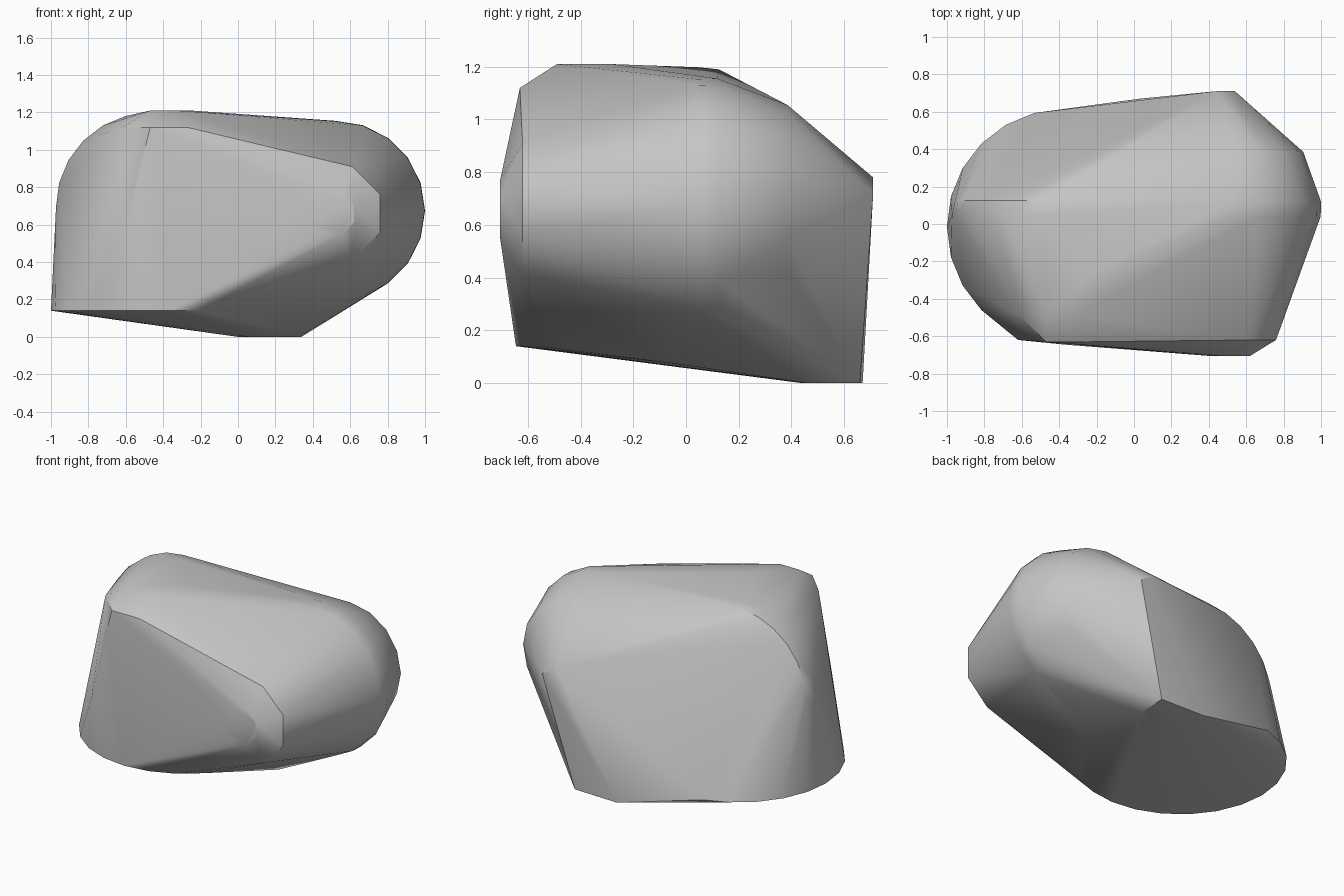
import bpy, bmesh
from math import cos, sin, tau, radians
from mathutils import Vector

cube = bpy.data.objects.get("Cube")
if cube:
    bpy.data.objects.remove(cube)

stone = bpy.data.materials.new("stone_grey")
stone.use_nodes = True
grey = (0.56, 0.56, 0.56, 1)
stone.diffuse_color = grey
stone.node_tree.nodes["Principled BSDF"].inputs["Base Color"].default_value = grey


def ring(centre, radius, count, axis, turn=0.0):
    """Points of a circle around the y or z axis."""
    points = []
    for i in range(count):
        a = tau * (i + turn) / count
        u, v = radius * cos(a), radius * sin(a)
        offset = Vector((u, 0, v)) if axis == "y" else Vector((u, v, 0))
        points.append(Vector(centre) + offset)
    return points


points = []
# broad round foot on the left
points += ring((-0.37, -0.015, 0.14), 0.63, 24, "z")
# rounded upper left shoulder
points += ring((-0.47, 0.05, 0.695), 0.503, 24, "y")
points += ring((-0.48, 0.125, 0.715), 0.475, 24, "y")
# rounded right end, from nose to rear
for x, y, z, radius, count, turn in (
    (0.51, -0.705, 0.66, 0.12, 8, 0.5),
    (0.51, -0.62, 0.66, 0.27, 8, 0.5),
    (0.52, 0.04, 0.675, 0.478, 20, 0),
    (0.52, 0.12, 0.675, 0.48, 20, 0),
    (0.54, 0.385, 0.69, 0.365, 16, 0),
):
    points += ring((x, y, z), radius, count, "y", turn)
# chamfered front top corner and front left edge
points += [Vector(p) for p in (
    (-0.47, -0.63, 1.12), (-0.27, -0.63, 1.12), (-0.62, -0.48, 1.12),
    (-0.62, -0.62, 0.52), (-0.47, -0.49, 1.21), (-0.33, -0.49, 1.21),
    (-0.25, -0.28, 1.21),
)]
# rear tip
points += [Vector(p) for p in ((0.54, 0.71, 0.72), (0.44, 0.71, 0.78))]
# underside, rear corner to front
points += [Vector(p) for p in (
    (0.34, 0.66, 0), (0.03, 0.67, 0), (0.0, 0.55, 0), (0.06, 0.44, 0),
    (0.33, 0.46, 0), (0.33, -0.05, 0.075),
)]

# wrap everything in one convex skin
bm = bmesh.new()
for p in points:
    bm.verts.new(p)
bmesh.ops.convex_hull(bm, input=bm.verts[:])
bmesh.ops.delete(bm, geom=[v for v in bm.verts if not v.link_faces], context="VERTS")
bmesh.ops.dissolve_limit(bm, angle_limit=radians(0.5), verts=bm.verts[:], edges=bm.edges[:])
bmesh.ops.recalc_face_normals(bm, faces=bm.faces[:])

mesh = bpy.data.meshes.new("boulder")
bm.to_mesh(mesh)
bm.free()
mesh.materials.append(stone)
boulder = bpy.data.objects.new("boulder", mesh)
bpy.context.collection.objects.link(boulder)

bpy.ops.object.select_all(action="DESELECT")
boulder.select_set(True)
bpy.context.view_layer.objects.active = boulder
bpy.ops.object.shade_smooth_by_angle(angle=radians(30))
